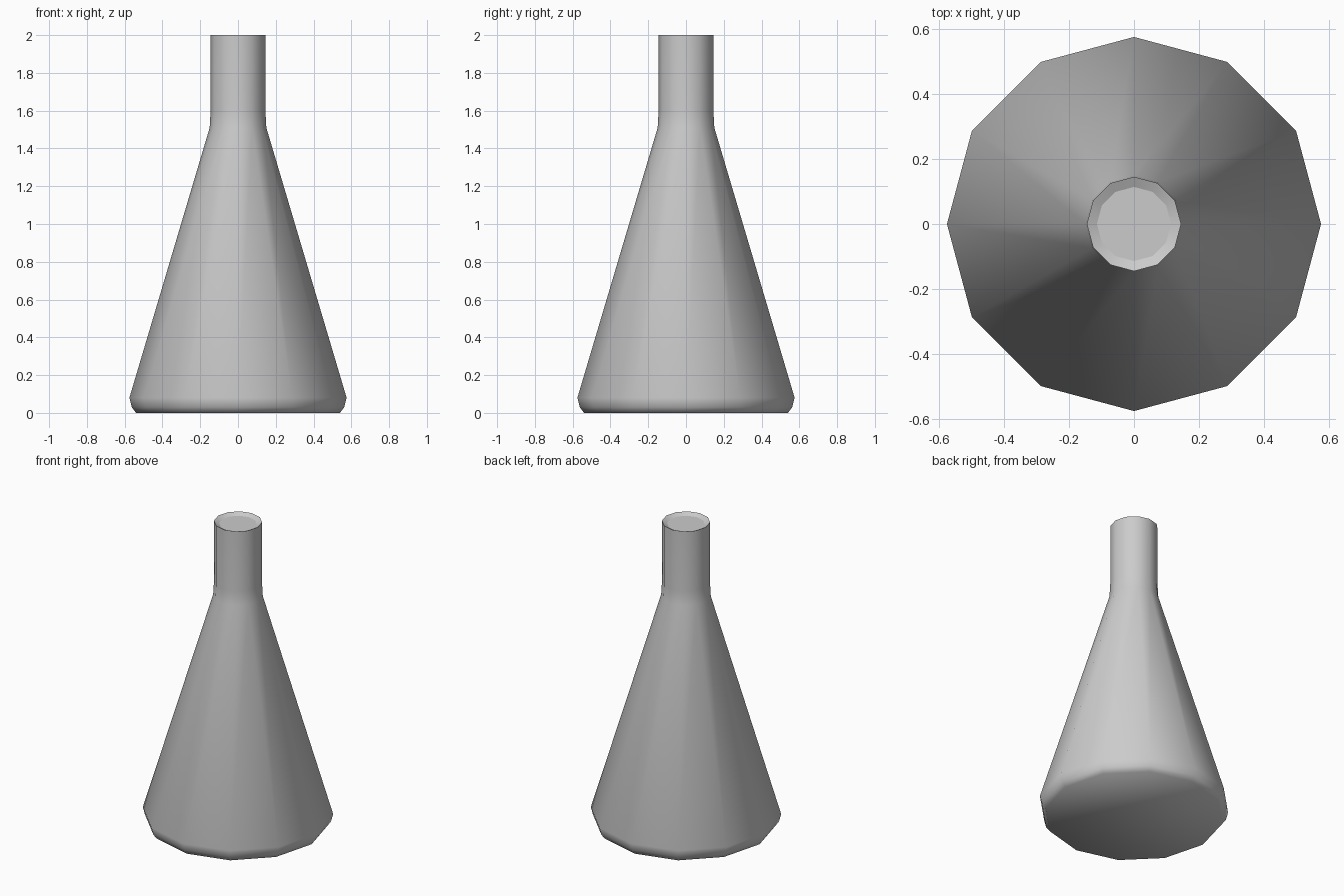
import bpy, bmesh, math

if "Cube" in bpy.data.objects:
    bpy.data.objects.remove(bpy.data.objects["Cube"])

SIDES = 12


def lathe(name, profile, cap_start, cap_end, sharp_angle):
    """Spin (radius, z) points around z, capping the chosen ends."""
    bm = bmesh.new()
    rings = [[bm.verts.new((r * math.cos(2 * math.pi * i / SIDES),
                            r * math.sin(2 * math.pi * i / SIDES), z))
              for i in range(SIDES)] for r, z in profile]
    for low, high in zip(rings, rings[1:]):
        for i in range(SIDES):
            j = (i + 1) % SIDES
            bm.faces.new((low[i], low[j], high[j], high[i]))
    if cap_start:
        bm.faces.new(rings[0][::-1])
    if cap_end:
        bm.faces.new(rings[-1])
    mesh = bpy.data.meshes.new(name)
    bm.to_mesh(mesh)
    bm.free()
    obj = bpy.data.objects.new(name, mesh)
    bpy.context.collection.objects.link(obj)
    bpy.context.view_layer.objects.active = obj
    obj.select_set(True)
    bpy.ops.object.shade_smooth_by_angle(angle=math.radians(sharp_angle))
    obj.select_set(False)
    return obj


# Flask body: rounded foot, cone, neck and inward-sloping rim
lathe("flask_body", [
    (0.54, 0.0), (0.562, 0.03), (0.575, 0.08),
    (0.15, 1.51), (0.145, 1.60), (0.145, 2.0), (0.114, 1.985),
], True, False, 80)

# Flat disc closing the mouth
lathe("mouth_disc", [(0.114, 1.975), (0.114, 1.985)], False, True, 30)
